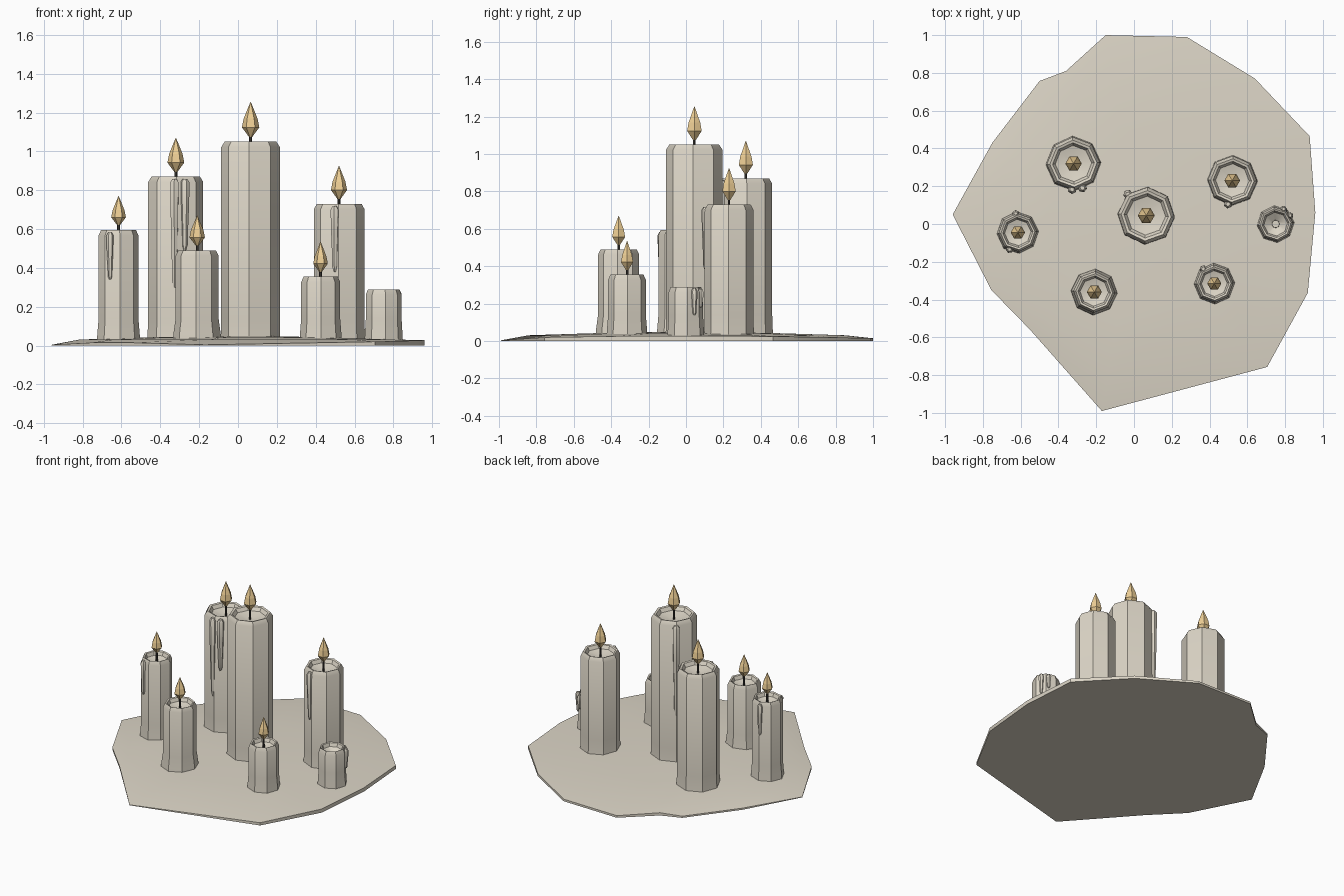
import bpy, bmesh, math, random

if "Cube" in bpy.data.objects:
    bpy.data.objects.remove(bpy.data.objects["Cube"])
random.seed(4)

def material(name, rgb):
    m = bpy.data.materials.new(name)
    m.diffuse_color = (*rgb, 1)
    m.use_nodes = True
    m.node_tree.nodes["Principled BSDF"].inputs["Base Color"].default_value = m.diffuse_color
    return m

WAX = material("wax", (0.72, 0.67, 0.57))
FLAME = material("flame", (0.85, 0.62, 0.30))
DARK = material("charred", (0.05, 0.045, 0.04))

def finish(bm, name, mat, angle=0):
    bmesh.ops.recalc_face_normals(bm, faces=bm.faces)
    me = bpy.data.meshes.new(name)
    bm.to_mesh(me)
    bm.free()
    ob = bpy.data.objects.new(name, me)
    bpy.context.collection.objects.link(ob)
    me.materials.append(mat)
    if angle:
        bpy.ops.object.select_all(action='DESELECT')
        ob.select_set(True)
        bpy.context.view_layer.objects.active = ob
        bpy.ops.object.shade_smooth_by_angle(angle=math.radians(angle))
    return ob

def skin(bm, rings):
    """Bridge consecutive rings of vertices and cap both ends."""
    loops = [[bm.verts.new(p) for p in ring] for ring in rings]
    n = len(loops[0])
    for a, b in zip(loops, loops[1:]):
        for i in range(n):
            j = (i + 1) % n
            bm.faces.new((a[i], a[j], b[j], b[i]))
    bm.faces.new(loops[0])
    bm.faces.new(loops[-1])

def lathe(name, x, y, profile, sides, mat, rot=0.0, jitter=0.0, angle=0):
    wob = [1 + random.uniform(-jitter, jitter) for _ in range(sides)]
    rings = []
    for r, z in profile:
        rings.append([(x + r * wob[i] * math.cos(rot + math.tau * i / sides),
                       y + r * wob[i] * math.sin(rot + math.tau * i / sides), z)
                      for i in range(sides)])
    bm = bmesh.new()
    skin(bm, rings)
    return finish(bm, name, mat, angle)

# Wax puddle: irregular outline (x, y, rim height)
outline = [(-0.96, 0.05, 0.004), (-0.755, -0.35, 0.015), (-0.55, -0.56, 0.015),
           (-0.17, -0.99, 0.004), (0.705, -0.757, 0.02), (0.92, -0.365, 0.026),
           (0.96, 0.06, 0.028), (0.93, 0.465, 0.025), (0.64, 0.77, 0.02),
           (0.28, 0.99, 0.015), (-0.15, 1.0, 0.015), (-0.36, 0.81, 0.02),
           (-0.5, 0.757, 0.012), (-0.75, 0.43, 0.012)]
rings = [[(x, y, 0) for x, y, z in outline], outline]
for s, h in ((0.85, 0.031), (0.5, 0.042), (0.1, 0.05)):
    rings.append([(x * s, y * s, h) for x, y, z in outline])
bm = bmesh.new()
skin(bm, rings)
finish(bm, "wax_puddle", WAX, 30)

# Candles: name, x, y, foot radius, body factor, height, flame tip, drips (angle, top, bottom)
candles = [
    ("tall_candle", 0.065, 0.045, 0.155, 0.98, 1.05, 1.255, [(131, 1.02, 0.38)]),
    ("back_left_candle", -0.32, 0.32, 0.147, 0.96, 0.87, 1.07, [(-93, 0.85, 0.30), (-70, 0.85, 0.49)]),
    ("back_right_candle", 0.52, 0.23, 0.135, 0.97, 0.73, 0.925, [(-100, 0.71, 0.38)]),
    ("left_candle", -0.615, -0.045, 0.112, 0.92, 0.595, 0.77, [(-116, 0.575, 0.34), (96, 0.575, 0.36)]),
    ("front_left_candle", -0.21, -0.36, 0.124, 0.89, 0.49, 0.67, []),
    ("front_right_candle", 0.425, -0.315, 0.109, 0.92, 0.355, 0.535, [(127, 0.335, 0.20)]),
    ("stub_candle", 0.75, 0.0, 0.099, 0.93, 0.29, None, [(30, 0.275, 0.14), (62, 0.27, 0.18)]),
]
for name, x, y, r, k, h, tip, drips in candles:
    b = r * k
    depth = 0.045 if tip else 0.06
    # Flared foot, straight body, chamfered rim and melted bowl
    lathe(name, x, y, [(r, 0.02), (r * 0.98, 0.06), (b, 0.14), (b, h - 0.028), (b * 0.88, h),
                       (b * 0.78, h - 0.004), (b * 0.68, h - 0.028), (b * 0.2, h - depth)],
          8, WAX, rot=random.uniform(-0.1, 0.1), jitter=0.012, angle=32)
    # Wax runs down the side
    for i, (deg, top, bottom) in enumerate(drips):
        a = math.radians(deg)
        d = b * 0.97
        w = 0.14 * r + 0.004
        L = top - bottom
        lathe(f"{name}_drip_{i + 1}", x + d * math.cos(a), y + d * math.sin(a),
              [(w * 0.5, top + 0.008), (w, top - 0.01), (w * 0.85, top - 0.4 * L),
               (w * 0.6, bottom + 0.2 * L), (w * 0.6, bottom + 0.08 * L), (w * 0.25, bottom)],
              6, WAX, rot=a, angle=40)
    # Wick and faceted flame
    if tip:
        z0 = h + 0.025
        f = tip - z0
        w = 0.02 + 0.16 * r
        lathe(name + "_wick", x, y, [(0.008, h - depth - 0.01), (0.007, z0 + 0.02)], 6, DARK)
        lathe(name + "_flame", x, y,
              [(w * 0.2, z0), (w, z0 + 0.27 * f), (w * 0.8, z0 + 0.52 * f), (0.001, tip)], 6, FLAME)
    else:
        lathe(name + "_wick", x, y, [(0.022, h - depth - 0.01), (0.02, h - depth + 0.012)], 10, WAX)
